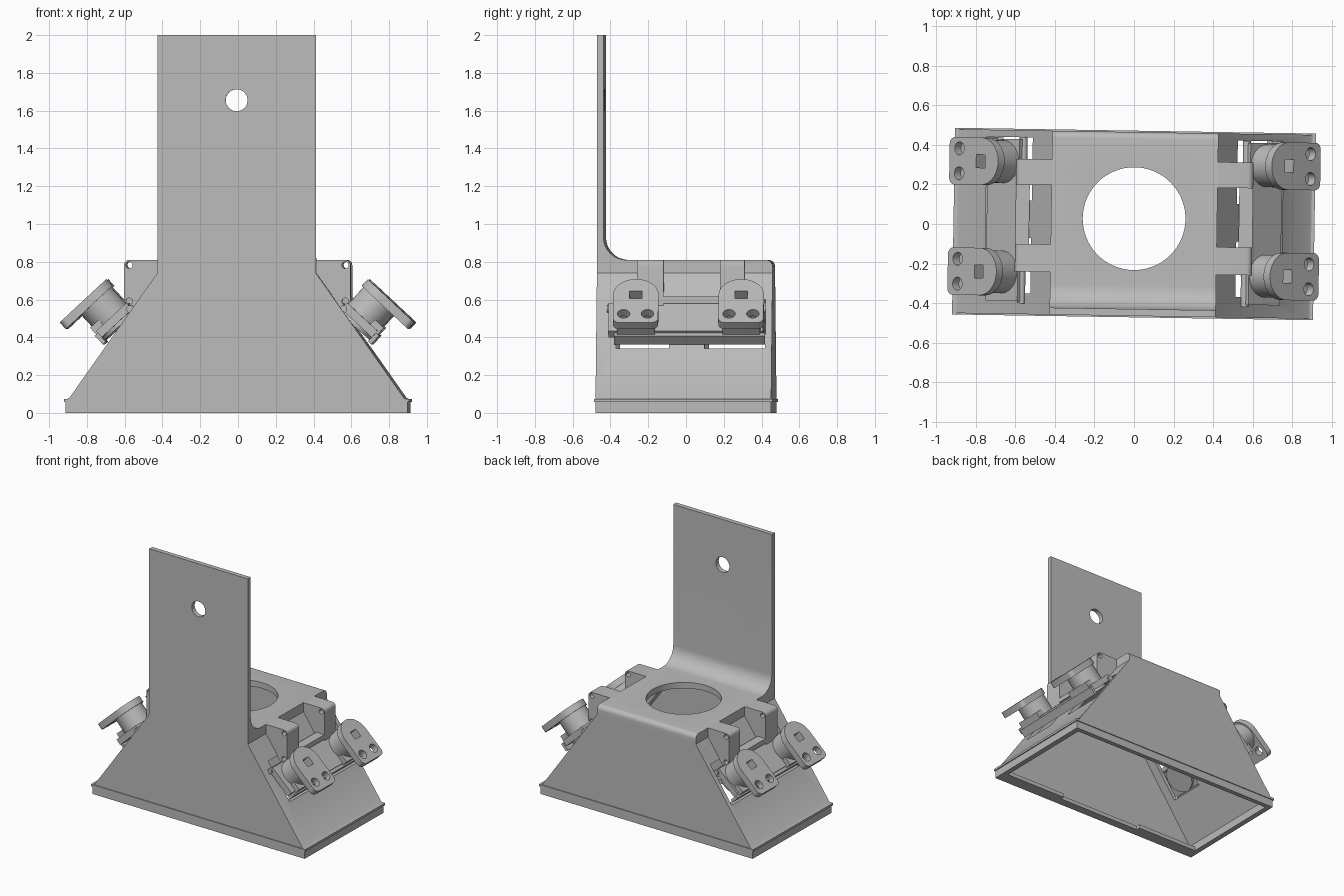
import bpy, bmesh, math
from mathutils import Matrix, Vector

if "Cube" in bpy.data.objects:
    bpy.data.objects.remove(bpy.data.objects["Cube"], do_unlink=True)

# Single grey plastic
grey = bpy.data.materials.new("grey_plastic")
grey.use_nodes = True
colour = (0.5, 0.5, 0.5, 1)
grey.diffuse_color = colour
grey.node_tree.nodes["Principled BSDF"].inputs["Base Color"].default_value = colour

TILT = math.radians(43)
C, S = math.cos(TILT), math.sin(TILT)
parts = []


# Coordinate mappings: profile (p, q) swept along t
def xz(p, q, t): return Vector((p, t, q))
def yz(p, q, t): return Vector((t, p, q))
def xy(p, q, t): return Vector((p, q, t))
def clamp(u, v, n): return Vector((u * C + n * S, v, n * C - u * S))
def clamp_side(u, n, v): return clamp(u, v, n)


def prism(name, pts, to3d, a, b):
    bm = bmesh.new()
    low = [bm.verts.new(to3d(p, q, a)) for p, q in pts]
    high = [bm.verts.new(to3d(p, q, b)) for p, q in pts]
    bm.faces.new(low)
    bm.faces.new(high[::-1])
    for i in range(len(pts)):
        j = (i + 1) % len(pts)
        bm.faces.new((low[j], low[i], high[i], high[j]))
    bmesh.ops.recalc_face_normals(bm, faces=bm.faces)
    mesh = bpy.data.meshes.new(name)
    bm.to_mesh(mesh)
    bm.free()
    mesh.materials.append(grey)
    obj = bpy.data.objects.new(name, mesh)
    bpy.context.scene.collection.objects.link(obj)
    return obj


def arc(cx, cy, r, start, end, n=8):
    angles = [math.radians(start + (end - start) * i / n) for i in range(n + 1)]
    return [(cx + r * math.cos(a), cy + r * math.sin(a)) for a in angles]


def circle(cx, cy, r, n=32):
    return arc(cx, cy, r, 0, 360, n)[:-1]


def rect(p0, p1, q0, q1):
    return [(p0, q0), (p1, q0), (p1, q1), (p0, q1)]


def mirrored(half):
    return half + [(-x, z) for x, z in reversed(half)]


def apply(obj, mod):
    bpy.context.view_layer.objects.active = obj
    bpy.ops.object.modifier_apply(modifier=mod.name)


def boolean(obj, tool, operation="DIFFERENCE"):
    tool.hide_render = True
    mod = obj.modifiers.new("cut", "BOOLEAN")
    mod.operation, mod.object, mod.solver = operation, tool, "EXACT"
    apply(obj, mod)
    bpy.data.objects.remove(tool, do_unlink=True)


def finish(obj, both_sides=False):
    if both_sides:
        apply(obj, obj.modifiers.new("mirror", "MIRROR"))
    parts.append(obj)


# Hood: tapered prism with a rounded rear top edge
hood = prism("hood", mirrored([(0.905, 0), (0.905, 0.07), (0.885, 0.08), (0.42, 0.74), (0.42, 0.81)]),
             xz, -0.465, 0.465)
bm = bmesh.new()
bm.from_mesh(hood.data)
rear = [e for e in bm.edges if all(v.co.y > 0.4 and v.co.z > 0.8 for v in e.verts)]
bmesh.ops.bevel(bm, geom=rear, offset=0.035, segments=6, profile=0.5, affect="EDGES")
bm.to_mesh(hood.data)
bm.free()

# Upright mounting plate flowing into the hood top
upright = [(-0.465, 0.76), (-0.465, 2), (-0.43, 2)] + arc(-0.31, 0.93, 0.12, 180, 270, 12) + [(-0.31, 0.76)]
boolean(hood, prism("upright", upright, yz, -0.42, 0.42), "UNION")

# Hollow interior, top opening, screw hole and side slots
boolean(hood, prism("cavity", mirrored([(0.865, -0.02), (0.865, 0.06), (0.385, 0.735), (0.385, 0.765)]),
                    xz, -0.43, 0.43))
boolean(hood, prism("top_opening", circle(0, 0.027, 0.26, 64), xy, 0.7, 0.85))
boolean(hood, prism("screw_hole", circle(0, 1.655, 0.058), xz, -0.6, -0.3))
for y0, y1 in ((-0.36, -0.08), (0.11, 0.43)):
    boolean(hood, prism("slot", rect(y0, y1, 0.34, 0.6), yz, -0.95, 0.95))
finish(hood)

# Bead around the base and locating lips under the front
bead = prism("base_bead", rect(-0.913, 0.913, -0.472, 0.472), xy, 0.058, 0.074)
boolean(bead, prism("bead_inside", rect(-0.87, 0.87, -0.435, 0.435), xy, 0, 0.1))
finish(bead)
finish(prism("front_lip_end", rect(0.35, 0.87, -0.435, -0.37), xy, 0, 0.03), True)
finish(prism("front_lip_middle", rect(-0.35, 0.35, -0.435, -0.4), xy, 0, 0.03))

# Hinge ears with pin holes
ear_outline = ([(0.4, 0.76), (0.4, 0.81)] + arc(0.572, 0.782, 0.028, 90, 0, 5)
               + [(0.6, 0.56), (0.58, 0.54), (0.555, 0.54)])
for label, y0, y1 in (("front", -0.25, -0.11), ("rear", 0.19, 0.32)):
    ear = prism(label + "_ear", ear_outline, xz, y0, y1)
    for z in (0.782, 0.59):
        boolean(ear, prism("pin_hole", circle(0.572, z, 0.018, 16), xz, -0.5, 0.5))
    finish(ear, True)
finish(prism("hinge_bar", rect(0.53, 0.6, 0.58, 0.615), xz, -0.13, 0.2), True)
finish(prism("hinge_pin", circle(0.565, 0.55, 0.02, 16), xz, -0.41, 0.43), True)

# Tilted clamp base with its lower edge bar
finish(prism("clamp_base", rect(0.03, 0.25, 0.78, 0.825), clamp_side, -0.4, 0.42), True)
finish(prism("clamp_edge_bar", rect(0.25, 0.272, 0.75, 0.812), clamp_side, -0.37, 0.43), True)

# Two cups per side, each topped by a flange with screw holes
for label, y in (("front", -0.253), ("rear", 0.305)):
    cup = prism(label + "_cup", circle(0.143, y, 0.108, 40), clamp, 0.76, 0.96)
    flange_outline = (arc(0.143, y, 0.12, 270, 90, 20)
                      + arc(0.325, y + 0.085, 0.035, 90, 0, 5)
                      + arc(0.325, y - 0.085, 0.035, 0, -90, 5))
    flange = prism(label + "_flange", flange_outline, clamp, 0.942, 0.99)
    boolean(flange, cup, "UNION")
    boolean(flange, prism("key_window", rect(0.115, 0.175, y - 0.033, y + 0.033), clamp, 0.9, 1.05))
    for v in (-0.063, 0.063):
        boolean(flange, prism("screw_hole", circle(0.292, y + v, 0.033, 24), clamp, 0.9, 1.05))
    finish(flange, True)
    finish(prism(label + "_stem", rect(0.2, 0.262, 0.8, 0.86), clamp_side, y - 0.1, y + 0.1), True)

# Slight turn of the whole assembly, then sharp-edged smooth shading
turn = Matrix.Rotation(-0.016, 4, "Z")
bpy.ops.object.select_all(action="DESELECT")
for obj in parts:
    obj.data.transform(turn)
    obj.select_set(True)
bpy.context.view_layer.objects.active = parts[0]
bpy.ops.object.shade_smooth_by_angle(angle=math.radians(30))
